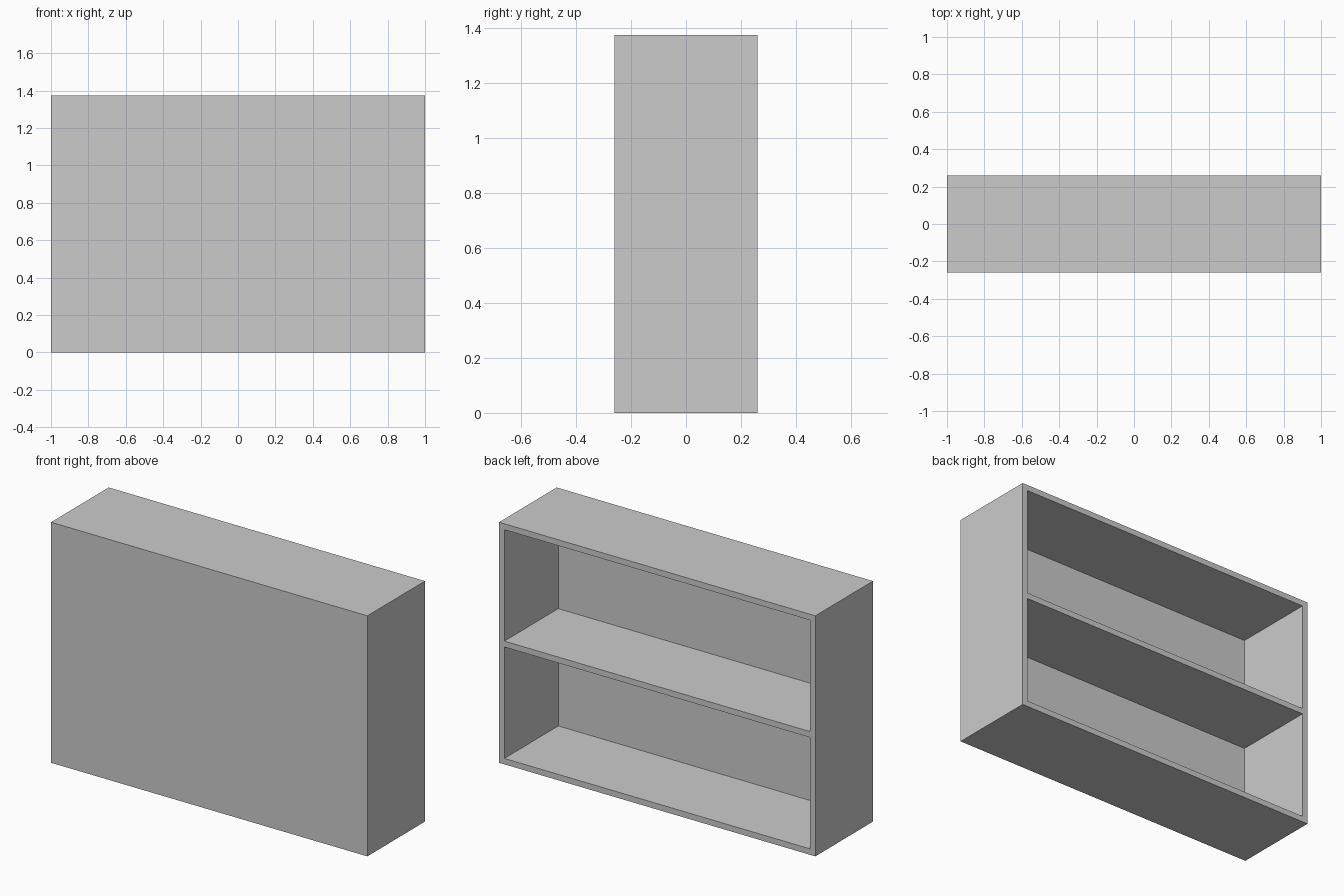
import bpy, bmesh
from mathutils import Matrix, Vector

if "Cube" in bpy.data.objects:
    bpy.data.objects.remove(bpy.data.objects["Cube"])

W, D, H, T = 2.0, 0.52, 1.375, 0.034


def box(size, centre):
    bm = bmesh.new()
    bmesh.ops.create_cube(bm, size=1, matrix=Matrix.Translation(centre) @ Matrix.Diagonal((*size, 1)))
    return bm


def finish(bm, name):
    bmesh.ops.recalc_face_normals(bm, faces=bm.faces[:])
    mesh = bpy.data.meshes.new(name)
    bm.to_mesh(mesh)
    bm.free()
    obj = bpy.data.objects.new(name, mesh)
    bpy.context.collection.objects.link(obj)
    return obj


# Carcass: closed front, sides, top and bottom, hollowed from the +y side
bm = box((W, D, H), (0, 0, H / 2))
bm.normal_update()
opening = max(bm.faces, key=lambda f: f.calc_center_median().y)
bmesh.ops.inset_region(bm, faces=[opening], thickness=T, use_even_offset=True)
pocket = bmesh.ops.extrude_discrete_faces(bm, faces=[opening])["faces"][0]
bmesh.ops.translate(bm, verts=pocket.verts[:], vec=Vector((0, T - D, 0)))
finish(bm, "cabinet_carcass")

# Middle shelf, flush with the open side
finish(box((W - 2 * T, D - T, T), (0, T / 2, H / 2)), "middle_shelf")
